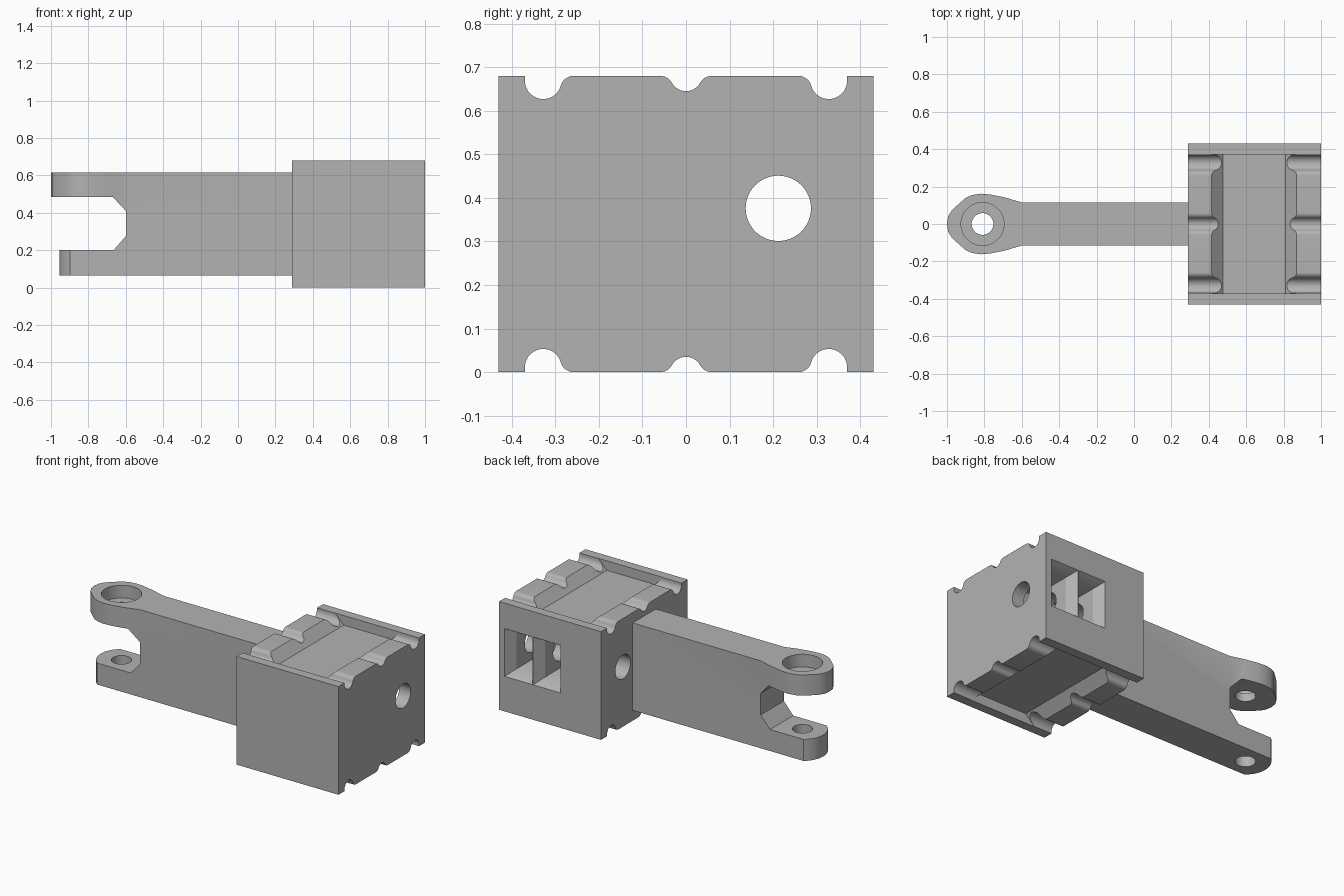
import bpy, bmesh, math
from mathutils import Vector

cube = bpy.data.objects.get("Cube")
if cube:
    bpy.data.objects.remove(cube, do_unlink=True)

grey = bpy.data.materials.new("plain grey")
grey.use_nodes = True
colour = (0.45, 0.45, 0.45, 1)
grey.diffuse_color = colour
grey.node_tree.nodes["Principled BSDF"].inputs["Base Color"].default_value = colour


def loft(name, sections):
    """Closed solid through matching rings of points."""
    bm = bmesh.new()
    rings = [[bm.verts.new(p) for p in ring] for ring in sections]
    n = len(rings[0])
    for a, b in zip(rings, rings[1:]):
        for i in range(n):
            j = (i + 1) % n
            bm.faces.new((a[i], a[j], b[j], b[i]))
    bm.faces.new(rings[0][::-1])
    bm.faces.new(rings[-1])
    bmesh.ops.recalc_face_normals(bm, faces=bm.faces)
    mesh = bpy.data.meshes.new(name)
    bm.to_mesh(mesh)
    bm.free()
    mesh.materials.append(grey)
    obj = bpy.data.objects.new(name, mesh)
    bpy.context.collection.objects.link(obj)
    return obj


def prism(name, profile, axis, lo, hi):
    """Extrude a 2D profile along the axis x, y or z."""
    place = {"x": lambda u, v, d: (d, u, v),
             "y": lambda u, v, d: (u, d, v),
             "z": lambda u, v, d: (u, v, d)}[axis]
    return loft(name, [[place(u, v, d) for u, v in profile] for d in (lo, hi)])


def circle(u, v, r, n=48):
    return [(u + r * math.cos(2 * math.pi * i / n), v + r * math.sin(2 * math.pi * i / n))
            for i in range(n)]


def combine(obj, tool, operation="DIFFERENCE"):
    """Apply a boolean and discard the tool."""
    mod = obj.modifiers.new("combine", "BOOLEAN")
    mod.object, mod.operation, mod.solver = tool, operation, "EXACT"
    bpy.context.view_layer.objects.active = obj
    bpy.ops.object.modifier_apply(modifier=mod.name)
    bpy.data.objects.remove(tool, do_unlink=True)


def finish(obj):
    bm = bmesh.new()
    bm.from_mesh(obj.data)
    bmesh.ops.remove_doubles(bm, verts=bm.verts, dist=0.0001)
    bm.to_mesh(obj.data)
    bm.free()
    bpy.ops.object.select_all(action="DESELECT")
    obj.select_set(True)
    bpy.context.view_layer.objects.active = obj
    bpy.ops.object.shade_smooth_by_angle(angle=math.radians(32))


# Block dimensions
LEFT, RIGHT, SIDE, HEIGHT = 0.29, 1.0, 0.43, 0.68
block = prism("block", [(LEFT, 0), (RIGHT, 0), (RIGHT, HEIGHT), (LEFT, HEIGHT)],
              "y", -SIDE, SIDE)


def groove_half(r, cz, f, n=10):
    """Right half of a round groove with a filleted shoulder, bottom to top."""
    fz = HEIGHT - f
    dy = math.sqrt((r + f) ** 2 - (cz - fz) ** 2)
    slope = math.atan2(fz - cz, dy)
    pts = []
    for i in range(n + 1):
        a = -math.pi / 2 + (slope + math.pi / 2) * i / n
        pts.append((r * math.cos(a), cz + r * math.sin(a)))
    for i in range(1, n + 1):
        a = math.pi + slope + (math.pi / 2 - math.pi - slope) * i / n
        pts.append((dy + f * math.cos(a), fz + f * math.sin(a)))
    return pts + [(dy, HEIGHT + 0.1)]


# Lengthwise grooves: a shallow central one and two against the side rails
middle = groove_half(0.037, 0.682, 0.03)
middle = middle + [(-y, z) for y, z in middle[:0:-1]]
R, CZ = 0.042, 0.669
inner = groove_half(R, CZ, 0.03)
wall = [(R * math.cos(a), CZ + R * math.sin(a))
        for a in [-math.pi / 2 * i / 10 for i in range(10)]]
outer = [(0.328 - y, z) for y, z in inner[::-1]]
outer += [(0.328 + y, z) for y, z in wall[::-1]] + [(0.328 + R, HEIGHT + 0.1)]
grooves = [middle, outer, [(-y, z) for y, z in outer]]

# Crosswise trough with sloping ends between the side rails
trough = [(0.415, HEIGHT), (0.475, 0.62), (0.81, 0.62), (0.87, HEIGHT),
          (0.87, HEIGHT + 0.1), (0.415, HEIGHT + 0.1)]

for flip in (False, True):
    def turn(profile):
        return [(u, HEIGHT - v) for u, v in profile] if flip else profile
    for g in grooves:
        combine(block, prism("groove_cutter", turn(g), "x", LEFT - 0.1, RIGHT + 0.1))
    combine(block, prism("trough_cutter", turn(trough), "y", -0.372, 0.372))

# Round bore along the block
combine(block, prism("bore_cutter", circle(0.212, 0.376, 0.075), "x", LEFT - 0.1, RIGHT + 0.1))

# Two funnel-mouthed pockets in the back with a thin divider
for x0, x1 in ((0.57, 0.763), (0.767, 0.96)):
    sections = []
    for y, dx, dz in ((0.45, 0, 0), (SIDE, 0, 0), (0.37, 0.04, 0.035), (0.1, 0.04, 0.035)):
        a, b, lo, hi = x0 + dx, x1 - dx, 0.22 + dz, 0.52 - dz
        sections.append([(a, y, lo), (b, y, lo), (b, y, hi), (a, y, hi)])
    combine(block, loft("pocket_cutter", sections))
finish(block)

# Arm with a wide upper lug and a narrower lower lug
HALF, END, PIN = 0.115, 0.3, -0.81


def mirrored(half):
    return half + [(x, -y) for x, y in half[::-1] if y > 0]


upper_lug = [(-1, 0), (-0.994, 0.04), (-0.975, 0.072), (-0.943, 0.102), (-0.9, 0.14),
             (-0.865, 0.155), (-0.82, 0.162), (-0.77, 0.158), (-0.69, 0.142),
             (-0.6, HALF), (END, HALF)]
limit = math.asin(HALF / 0.145)
lower_lug = [(PIN - 0.145 * math.cos(limit * i / 8), 0.145 * math.sin(limit * i / 8))
             for i in range(9)]
lower_lug += [(-0.6, HALF), (END, HALF)]

arm = prism("forked_arm", mirrored(upper_lug), "z", 0.343, 0.615)
combine(arm, prism("lower_arm", mirrored(lower_lug), "z", 0.065, 0.343), "UNION")

# Fork slot with chamfered inner corners
slot = [(-1.1, 0.2), (-0.665, 0.2), (-0.6, 0.275), (-0.6, 0.41), (-0.67, 0.485), (-1.1, 0.485)]
combine(arm, prism("slot_cutter", slot, "y", -0.3, 0.3))

# Pin hole and counterbore
combine(arm, prism("pin_cutter", circle(PIN, 0, 0.058), "z", -0.1, 0.8))
combine(arm, prism("counterbore_cutter", circle(PIN, 0, 0.115), "z", 0.535, 0.8))
finish(arm)
